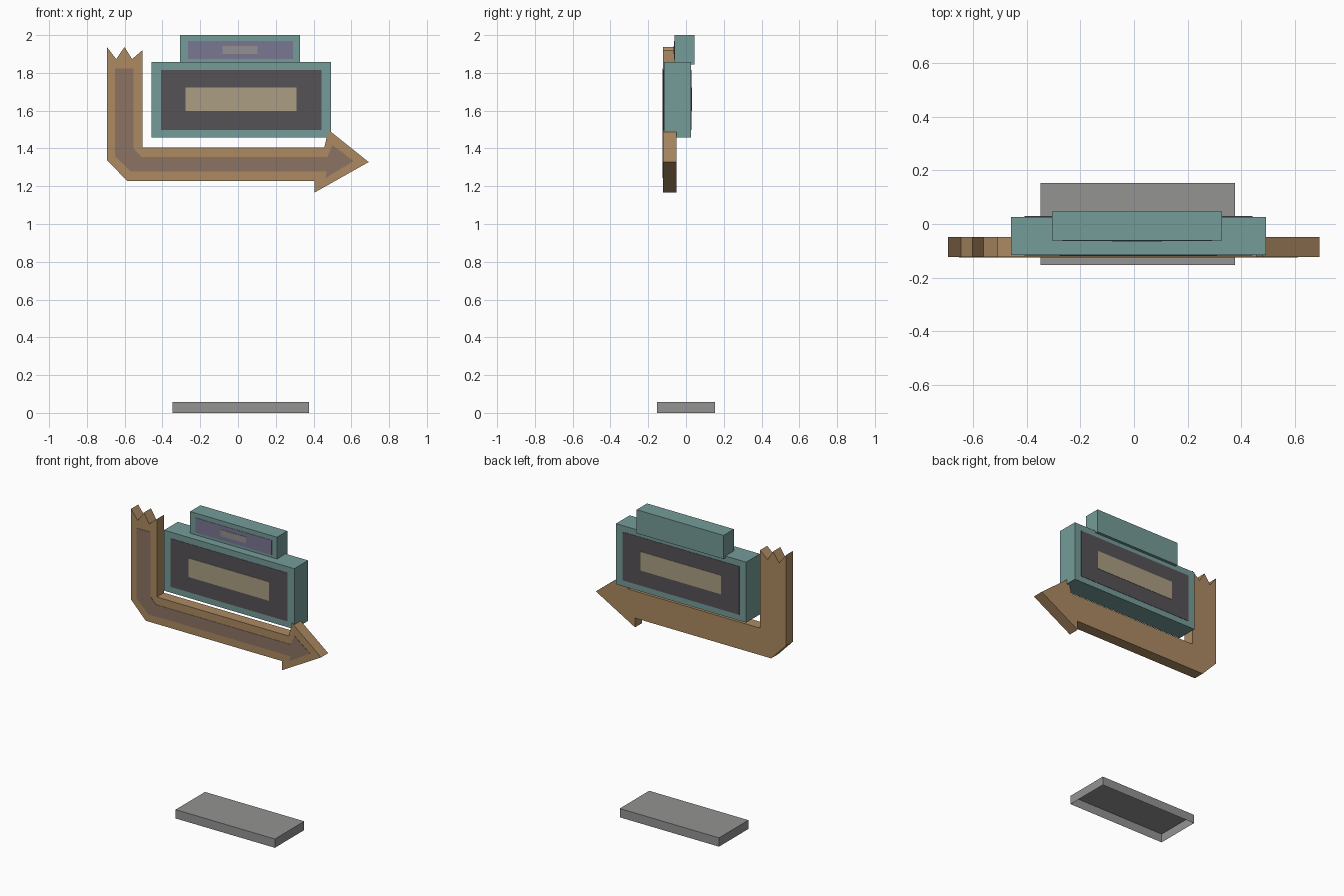
import bpy
import bmesh

if "Cube" in bpy.data.objects:
    bpy.data.objects.remove(bpy.data.objects["Cube"], do_unlink=True)


def material(name, *rgb):
    linear = [((c / 255 + 0.055) / 1.055) ** 2.4 for c in rgb] + [1]
    mat = bpy.data.materials.new(name)
    mat.use_nodes = True
    mat.diffuse_color = linear
    mat.node_tree.nodes["Principled BSDF"].inputs["Base Color"].default_value = linear
    return mat


teal = material("teal", 117, 156, 153)
charcoal = material("charcoal", 86, 82, 86)
tan = material("tan", 171, 159, 131)
lavender = material("lavender", 122, 119, 145)
pale_grey = material("pale grey", 147, 144, 145)
wood = material("wood brown", 172, 138, 98)
dark_wood = material("dull brown", 140, 115, 98)
grey = material("grey", 147, 148, 146)

PLATE = 0.002


def prism(name, outline, y0, y1, mat, open_bottom=False):
    """Extrude an x-z outline from y0 to y1."""
    bm = bmesh.new()
    face = bm.faces.new([bm.verts.new((x, y0, z)) for x, z in outline])
    moved = bmesh.ops.extrude_face_region(bm, geom=[face], use_keep_orig=True)
    for v in moved["geom"]:
        if isinstance(v, bmesh.types.BMVert):
            v.co.y = y1
    bmesh.ops.recalc_face_normals(bm, faces=bm.faces)
    if open_bottom:
        bmesh.ops.delete(bm, geom=[f for f in bm.faces if f.normal.z < -0.9],
                         context="FACES")
    mesh = bpy.data.meshes.new(name)
    bm.to_mesh(mesh)
    bm.free()
    mesh.materials.append(mat)
    obj = bpy.data.objects.new(name, mesh)
    bpy.context.collection.objects.link(obj)
    return obj


def box(name, x0, x1, z0, z1, y0, y1, mat, **options):
    return prism(name, [(x0, z0), (x1, z0), (x1, z1), (x0, z1)], y0, y1, mat, **options)


# Hollow base slab
box("base", -0.348, 0.376, 0, 0.058, -0.153, 0.153, grey, open_bottom=True)

# Main sign box with panels on both sides
FRONT, BACK = -0.116, 0.027
box("main_sign", -0.458, 0.492, 1.458, 1.857, FRONT, BACK, teal)
for side, y, out in (("front", FRONT, -PLATE), ("back", BACK, PLATE)):
    box(side + "_panel", -0.408, 0.442, 1.497, 1.816, y, y + out, charcoal)
    box(side + "_panel_strip", -0.277, 0.31, 1.598, 1.722, y, y + 2 * out, tan)

# Small sign box on top, panel on the front only
TOP_FRONT = -0.062
box("top_sign", -0.306, 0.328, 1.844, 2.0, TOP_FRONT, 0.046, teal)
box("top_panel", -0.266, 0.29, 1.873, 1.97, TOP_FRONT, TOP_FRONT - PLATE, lavender)
box("top_panel_strip", -0.082, 0.104, 1.9, 1.943, TOP_FRONT, TOP_FRONT - 2 * PLATE, pale_grey)

# Bent arrow with a jagged tail
ARROW_FRONT = -0.123
arrow = [(-0.694, 1.937), (-0.645, 1.873), (-0.601, 1.937), (-0.561, 1.873),
         (-0.506, 1.92), (-0.506, 1.406), (0.457, 1.406), (0.479, 1.498),
         (0.692, 1.328), (0.406, 1.167), (0.406, 1.228), (-0.587, 1.228),
         (-0.694, 1.339)]
prism("arrow", arrow, ARROW_FRONT, -0.049, wood)

# Darker inlay following the arrow
inlay = [(-0.652, 1.822), (-0.552, 1.822), (-0.552, 1.397), (-0.51, 1.355),
         (0.473, 1.355), (0.5, 1.418), (0.612, 1.333), (0.462, 1.243),
         (0.47, 1.277), (-0.567, 1.277), (-0.652, 1.36)]
prism("arrow_inlay", inlay, ARROW_FRONT, ARROW_FRONT - PLATE, dark_wood)
